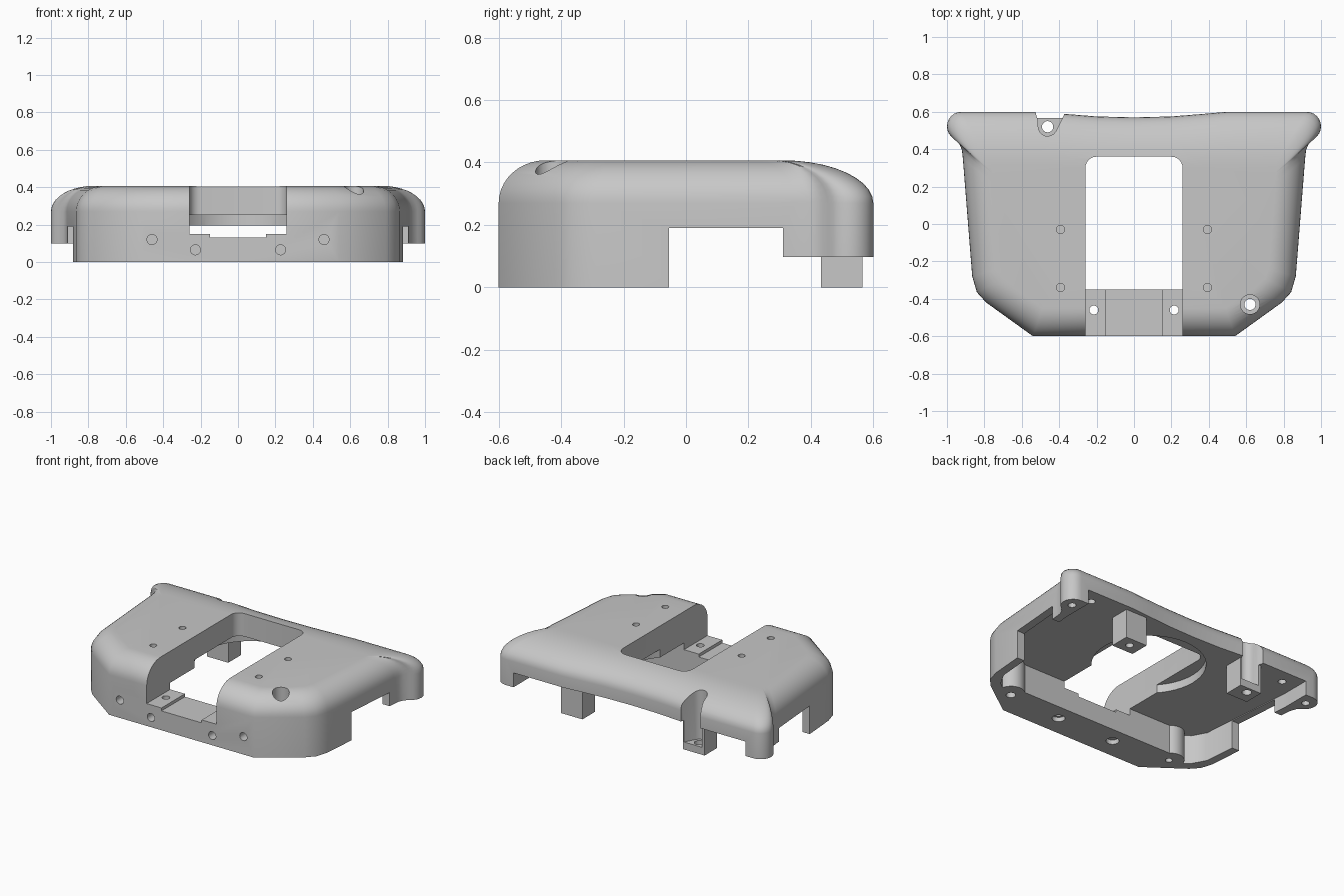
import bpy, bmesh, math
from mathutils import Matrix

cube = bpy.data.objects.get("Cube")
if cube:
    bpy.data.objects.remove(cube, do_unlink=True)

grey = bpy.data.materials.new("plain grey")
grey.use_nodes = True
colour = (0.57, 0.57, 0.57, 1)
grey.diffuse_color = colour
grey.node_tree.nodes["Principled BSDF"].inputs["Base Color"].default_value = colour


def loft(name, rings):
    """Closed solid through equal-length rings of points, bottom to top."""
    bm = bmesh.new()
    loops = [[bm.verts.new(p) for p in ring] for ring in rings]
    n = len(loops[0])
    for low, high in zip(loops, loops[1:]):
        for i in range(n):
            j = (i + 1) % n
            bm.faces.new((low[i], low[j], high[j], high[i]))
    bm.faces.new(loops[0][::-1])
    bm.faces.new(loops[-1])
    bmesh.ops.recalc_face_normals(bm, faces=bm.faces)
    mesh = bpy.data.meshes.new(name)
    bm.to_mesh(mesh)
    bm.free()
    obj = bpy.data.objects.new(name, mesh)
    bpy.context.collection.objects.link(obj)
    return obj


def mirrored(half):
    """Complete a half outline that starts and ends on the centre line."""
    return half + [(-x, y) for x, y in half[-2:0:-1]]


def prism(name, outline, z0, z1):
    return loft(name, [[(x, y, z) for x, y in outline] for z in (z0, z1)])


def box(name, x0, x1, y0, y1, z0, z1):
    return prism(name, [(x0, y0), (x1, y0), (x1, y1), (x0, y1)], z0, z1)


def arc(cx, cy, r, a0, a1, n):
    angles = [math.radians(a0 + (a1 - a0) * i / n) for i in range(n + 1)]
    return [(cx + r * math.cos(a), cy + r * math.sin(a)) for a in angles]


def rod(name, x, y, r, z0, z1, sides=24):
    return prism(name, arc(x, y, r, 0, 360, sides)[:-1], z0, z1)


def combine(part, operation="DIFFERENCE"):
    """Apply one boolean to the shell and discard the helper."""
    mod = shell.modifiers.new("shape", "BOOLEAN")
    mod.operation, mod.solver, mod.object = operation, "EXACT", part
    graph = bpy.context.evaluated_depsgraph_get()
    mesh = bpy.data.meshes.new_from_object(shell.evaluated_get(graph))
    shell.modifiers.clear()
    shell.data = mesh
    bpy.data.objects.remove(part, do_unlink=True)


# Domed outer body: wall outline with round rear lobes, flowing into a smaller top
front_wall = [(0, -.6), (.54, -.6), (.79, -.42), (.84, -.365), (.865, -.28)]
front_top = [(0, -.45), (.49, -.45), (.66, -.33), (.70, -.29), (.72, -.24)]
neck_wall = [(.915, .35), (.92, .395), (.933, .427)]
neck_top = [(.755, .22), (.76, .245), (.765, .262)]
back_wall = [(.5, .6), (.35, .587), (.2, .575), (0, .57)]
back_top = [(x, .31) for x, y in back_wall]
wall = mirrored(front_wall + neck_wall + arc(.922, .522, .078, -60, 90, 10) + back_wall)
top = mirrored(front_top + neck_top + arc(.75, .29, .02, -60, 90, 10) + back_top)
rings = [[(x, y, 0) for x, y in wall]]
STEPS = 10
for k in range(STEPS + 1):
    t = math.pi / 2 * k / STEPS
    f = 1 - math.cos(t)
    rings.append([(a + (c - a) * f, b + (d - b) * f, .27 + .137 * math.sin(t))
                  for (a, b), (c, d) in zip(wall, top)])
shell = loft("housing_shell", rings)

# Hollow underside with a flat ceiling
combine(prism("cavity", mirrored([(0, -.35), (.6, -.35), (.68, -.42), (.76, -.36),
                                  (.81, -.27), (.865, .4), (.865, .45), (0, .45)]), -.1, .195))
combine(box("back_relief", -.865, .865, .44, .7, -.1, .195))
combine(box("rear_trim", -1.1, 1.1, .31, .7, -.1, .098))
combine(box("side_windows", -1.1, 1.1, -.055, .311, -.1, .19))

# Round recess in the ceiling around the rear of the opening
combine(rod("ceiling_recess", 0, .14, .35, .1, .25, 48))

# Screw bosses at the front corners and posts under the back edge
for s in (-1, 1):
    combine(rod("corner_boss", s * .635, -.41, .085, 0, .3), "UNION")
    combine(box("rear_post", s * .455 - .08, s * .455 + .08, .432, .566, 0, .3), "UNION")

# Central opening with rounded rear corners, and the stepped front slot
combine(prism("opening", mirrored([(0, -.345), (.26, -.345)] + arc(.2, .3, .06, 0, 90, 6)
                                  + [(0, .36)]), -.1, .6))
combine(box("front_slot", -.26, .26, -.7, -.34, .15, .6))
combine(box("slot_step", -.15, .15, -.7, -.33, .13, .5))

# Flared notch in the back edge, running down into one post
combine(prism("back_notch", [(-.53, .7), (-.525, .59), (-.512, .55)]
              + arc(-.462, .52, .05, 180, 330, 8) + [(-.375, .58), (-.36, .7)], .05, .6))
combine(rod("notch_hole", -.462, .52, .03, -.1, .2))

# Deep screw hole in the front corner
combine(rod("corner_counterbore", .62, -.43, .052, .12, .6))
combine(rod("corner_hole", .62, -.43, .03, -.1, .3))

# Paired screw holes
for s in (-1, 1):
    for y in (-.03, -.34):
        combine(rod("top_hole", s * .393, y, .022, .32, .6))
    combine(rod("bar_hole", s * .215, -.46, .024, -.1, .3))
    combine(rod("bar_counterbore", s * .215, -.46, .04, -.1, .03))
    combine(rod("lobe_hole", s * .93, .52, .025, -.1, .18))
    combine(rod("back_hole", s * .76, .5, .025, .1, .27))
    for x, z in ((.46, .12), (.228, .065)):
        drill = rod("front_hole", 0, 0, .027, -.08, .08)
        drill.data.transform(Matrix.Translation((s * x, -.6, z))
                             @ Matrix.Rotation(math.pi / 2, 4, "X"))
        combine(drill)
combine(rod("post_hole", .455, .5, .025, -.1, .1))
combine(rod("boss_hole", -.63, -.42, .022, -.1, .1))

# Finish
shell.data.materials.clear()
shell.data.materials.append(grey)
for face in shell.data.polygons:
    face.material_index = 0
bpy.ops.object.select_all(action="DESELECT")
shell.select_set(True)
bpy.context.view_layer.objects.active = shell
bpy.ops.object.shade_smooth_by_angle(angle=math.radians(40))
